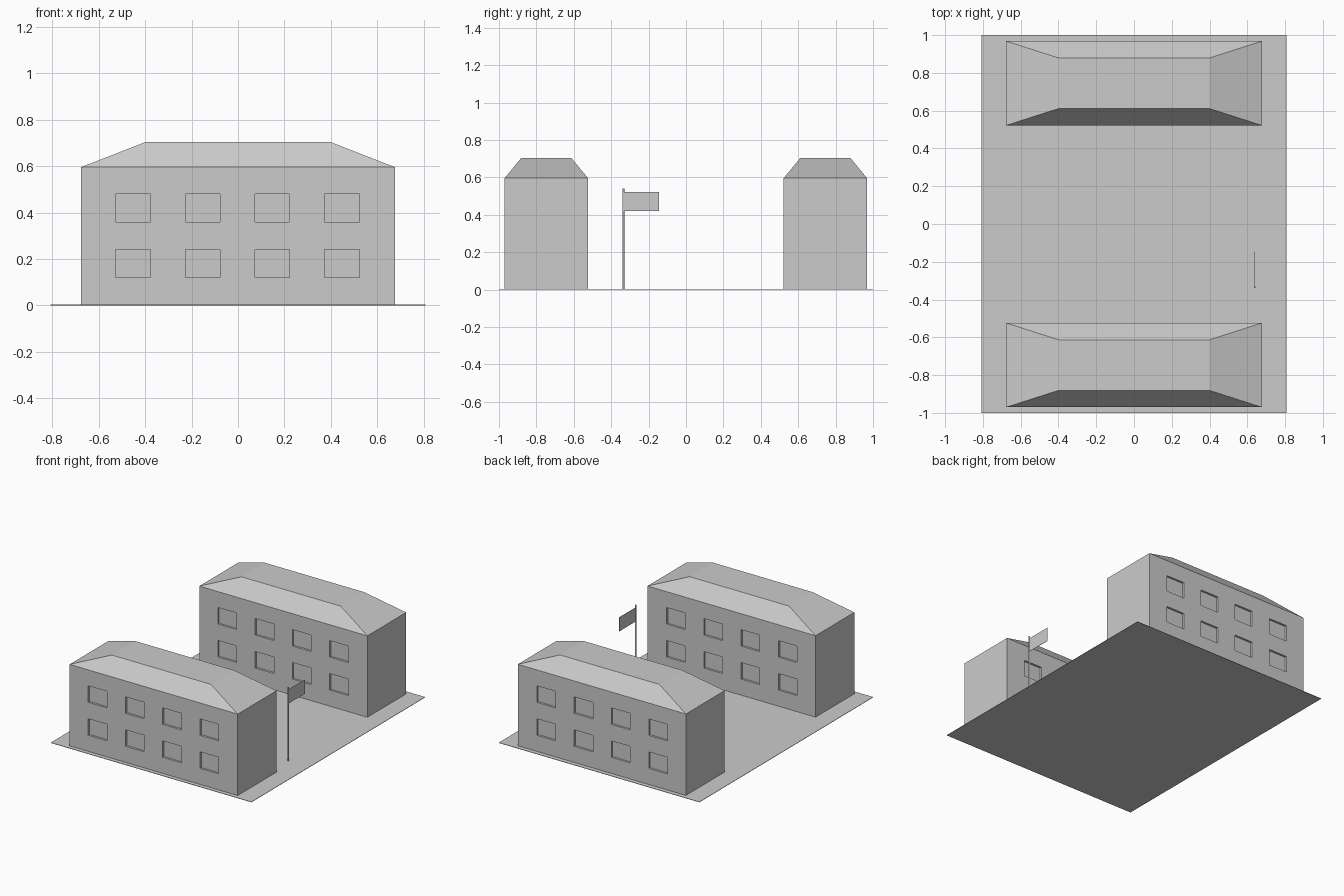
import bpy, bmesh
from mathutils import Matrix, Vector

if "Cube" in bpy.data.objects:
    bpy.data.objects.remove(bpy.data.objects["Cube"])


def finish(bm, name):
    bmesh.ops.recalc_face_normals(bm, faces=bm.faces)
    mesh = bpy.data.meshes.new(name)
    bm.to_mesh(mesh)
    bm.free()
    obj = bpy.data.objects.new(name, mesh)
    bpy.context.collection.objects.link(obj)
    return obj


def box_bm(lo, hi):
    lo, hi = Vector(lo), Vector(hi)
    bm = bmesh.new()
    m = Matrix.Translation((lo + hi) / 2) @ Matrix.Diagonal((*(hi - lo), 1))
    bmesh.ops.create_cube(bm, size=1, matrix=m)
    return bm


BASE = 0.003
HALF_X, HALF_Y, EAVE, TOP = 0.677, 0.223, 0.596, 0.704
WIN_X = [-0.453, -0.152, 0.148, 0.448]
WIN_Z = [0.18, 0.42]
WIN_W, WIN_H, RECESS = 0.15, 0.12, 0.015


def walls(name, y):
    # block with recessed windows on both long sides
    bm = box_bm((-HALF_X, y - HALF_Y, BASE), (HALF_X, y + HALF_Y, EAVE))
    cuts = [((c + s * WIN_W / 2, 0, 0), (1, 0, 0)) for c in WIN_X for s in (-1, 1)]
    cuts += [((0, 0, c + s * WIN_H / 2), (0, 0, 1)) for c in WIN_Z for s in (-1, 1)]
    for co, no in cuts:
        bmesh.ops.bisect_plane(bm, geom=bm.verts[:] + bm.edges[:] + bm.faces[:],
                               plane_co=co, plane_no=no)
    bm.normal_update()

    def is_window(f):
        c = f.calc_center_median()
        return (abs(f.normal.y) > 0.9
                and any(abs(c.x - x) < 0.02 for x in WIN_X)
                and any(abs(c.z - z) < 0.02 for z in WIN_Z))

    panes = [f for f in bm.faces if is_window(f)]
    for f in bmesh.ops.extrude_discrete_faces(bm, faces=panes)["faces"]:
        inward = -RECESS if f.calc_center_median().y > y else RECESS
        bmesh.ops.translate(bm, verts=f.verts[:], vec=(0, inward, 0))
    finish(bm, name)


def roof(name, y):
    # hipped roof with a flat top
    bm = box_bm((-HALF_X, y - HALF_Y, EAVE), (HALF_X, y + HALF_Y, TOP))
    for v in bm.verts:
        if v.co.z > (EAVE + TOP) / 2:
            v.co.x *= 0.4 / HALF_X
            v.co.y = y + (v.co.y - y) * 0.134 / HALF_Y
    finish(bm, name)


# plot of land
finish(box_bm((-0.808, -1, 0), (0.808, 1, BASE)), "base_plate")

# two facing buildings
for side, y in (("front", -0.747), ("back", 0.745)):
    walls(side + "_building_walls", y)
    roof(side + "_building_roof", y)

# flagpole and flag
bm = bmesh.new()
bmesh.ops.create_cone(bm, cap_ends=True, segments=12, radius1=0.005, radius2=0.005,
                      depth=0.54, matrix=Matrix.Translation((0.64, -0.335, 0.27)))
finish(bm, "flagpole")
finish(box_bm((0.639, -0.332, 0.42), (0.641, -0.145, 0.522)), "flag")
